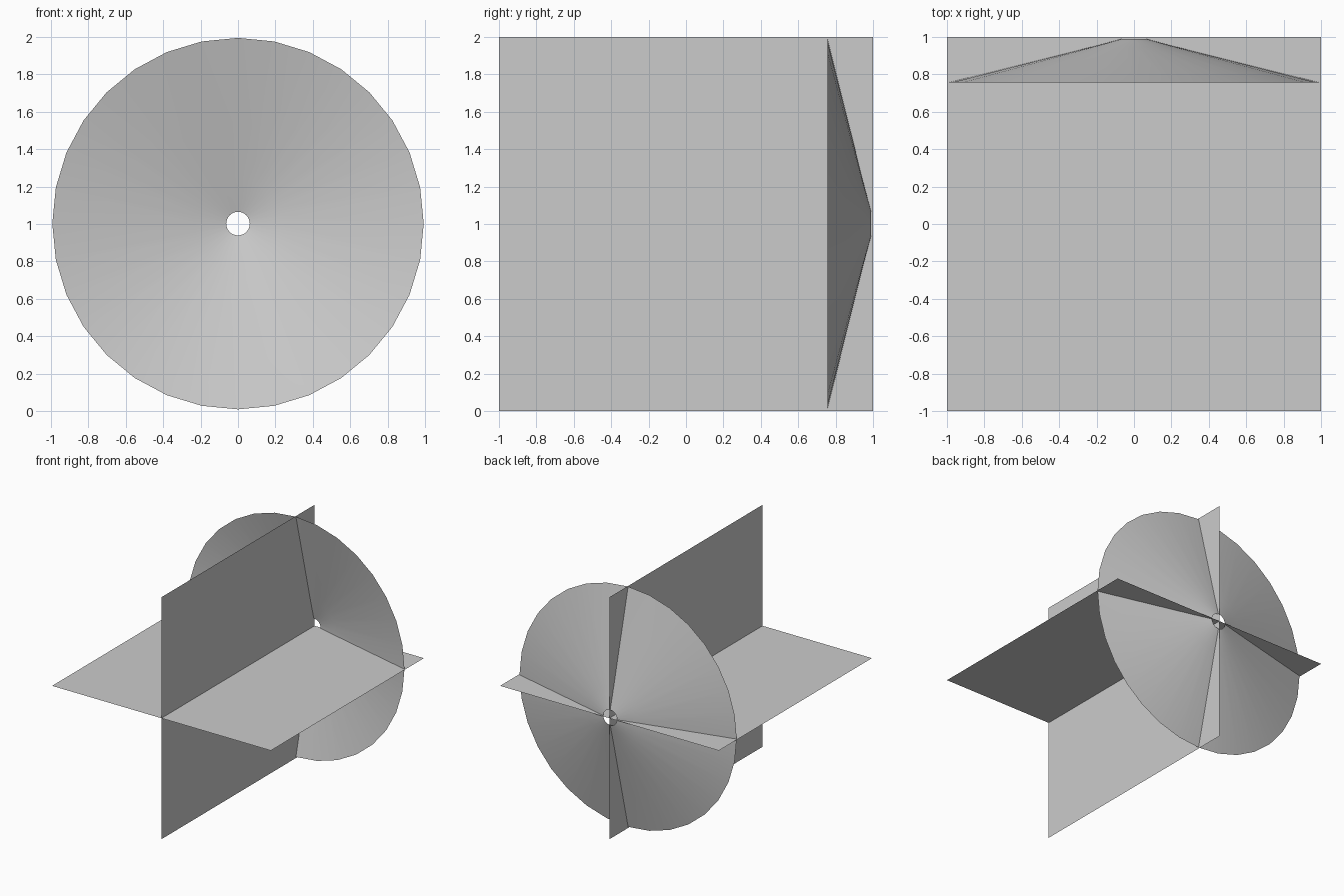
import bpy, bmesh
from math import cos, sin, tau, pi

if "Cube" in bpy.data.objects:
    bpy.data.objects.remove(bpy.data.objects["Cube"])

def make_object(name, bm, smooth=False):
    mesh = bpy.data.meshes.new(name)
    bm.to_mesh(mesh)
    bm.free()
    for p in mesh.polygons:
        p.use_smooth = smooth
    obj = bpy.data.objects.new(name, mesh)
    bpy.context.collection.objects.link(obj)
    return obj

def card(name, turn):
    """Two-unit square sheet along y, turned about the long axis."""
    bm = bmesh.new()
    bmesh.ops.create_grid(bm, x_segments=1, y_segments=1, size=1)
    obj = make_object(name, bm)
    obj.location.z = 1
    obj.rotation_euler.y = turn
    return obj

# Two crossed sheets
card("horizontal_card", 0)
card("vertical_card", pi / 2)

# Shallow open funnel at the back: (radius, y) profile spun about y
SIDES = 32
profile = [(0.993, 0.756), (0.23, 0.946), (0.063, 0.99)]
bm = bmesh.new()
rings = [[bm.verts.new((r * cos(tau * i / SIDES), y, 1.002 + r * sin(tau * i / SIDES)))
          for i in range(SIDES)] for r, y in profile]
for a, b in zip(rings, rings[1:]):
    for i in range(SIDES):
        j = (i + 1) % SIDES
        bm.faces.new((a[i], b[i], b[j], a[j]))
bmesh.ops.recalc_face_normals(bm, faces=bm.faces)
make_object("funnel_disc", bm, smooth=True)
